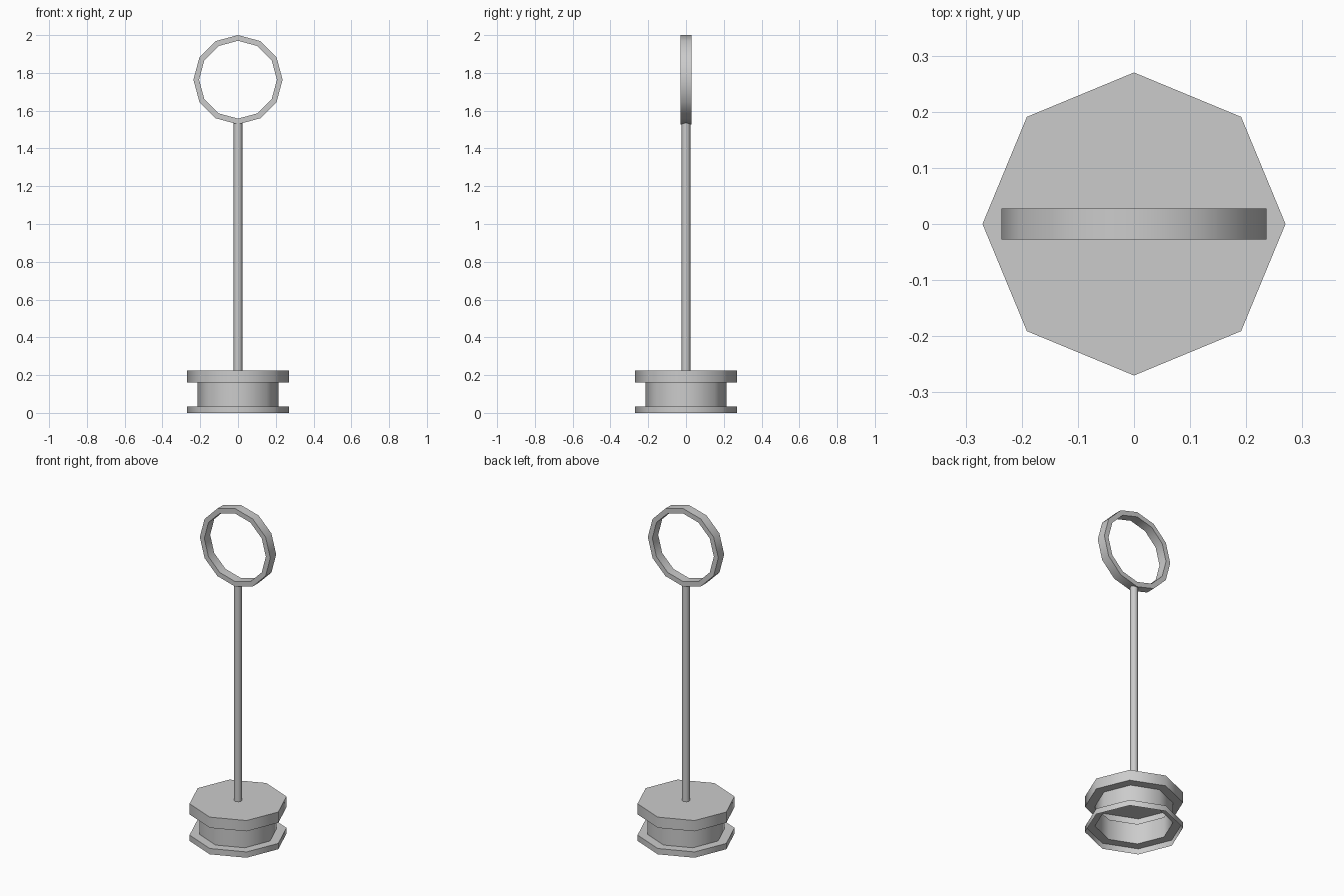
import bpy
import bmesh
from math import sin, cos, pi, radians

if "Cube" in bpy.data.objects:
    bpy.data.objects.remove(bpy.data.objects["Cube"])


def revolve(name, profile, sides, closed=False, cap_top=False, cap_bottom=False):
    """Spin an (r, z) profile around z with a vertex on +x."""
    bm = bmesh.new()
    loops = [[bm.verts.new((r * cos(2 * pi * i / sides), r * sin(2 * pi * i / sides), z))
              for i in range(sides)] for r, z in profile]
    pairs = list(zip(loops, loops[1:]))
    if closed:
        pairs.append((loops[-1], loops[0]))
    for a, b in pairs:
        for i in range(sides):
            j = (i + 1) % sides
            bm.faces.new((a[i], a[j], b[j], b[i]))
    if cap_top:
        bm.faces.new(loops[-1])
    if cap_bottom:
        bm.faces.new(loops[0][::-1])
    mesh = bpy.data.meshes.new(name)
    bm.to_mesh(mesh)
    bm.free()
    obj = bpy.data.objects.new(name, mesh)
    bpy.context.collection.objects.link(obj)
    bpy.ops.object.select_all(action='DESELECT')
    obj.select_set(True)
    bpy.context.view_layer.objects.active = obj
    bpy.ops.object.shade_smooth_by_angle(angle=radians(50))
    return obj


# Hollow spool-shaped base, open underneath
revolve("base", [(0.27, 0), (0.27, 0.035), (0.215, 0.035), (0.215, 0.16),
                 (0.27, 0.16), (0.27, 0.225)], 8, cap_top=True)

# Upright rod
revolve("rod", [(0.023, 0.225), (0.023, 1.535)], 8, cap_top=True, cap_bottom=True)

# Twelve-sided ring, turned to face the front
ring = revolve("ring", [(0.236, -0.028), (0.236, 0.028), (0.206, 0.028), (0.206, -0.028)],
               12, closed=True)
ring.rotation_euler = (pi / 2, 0, 0)
ring.location.z = 1.764
